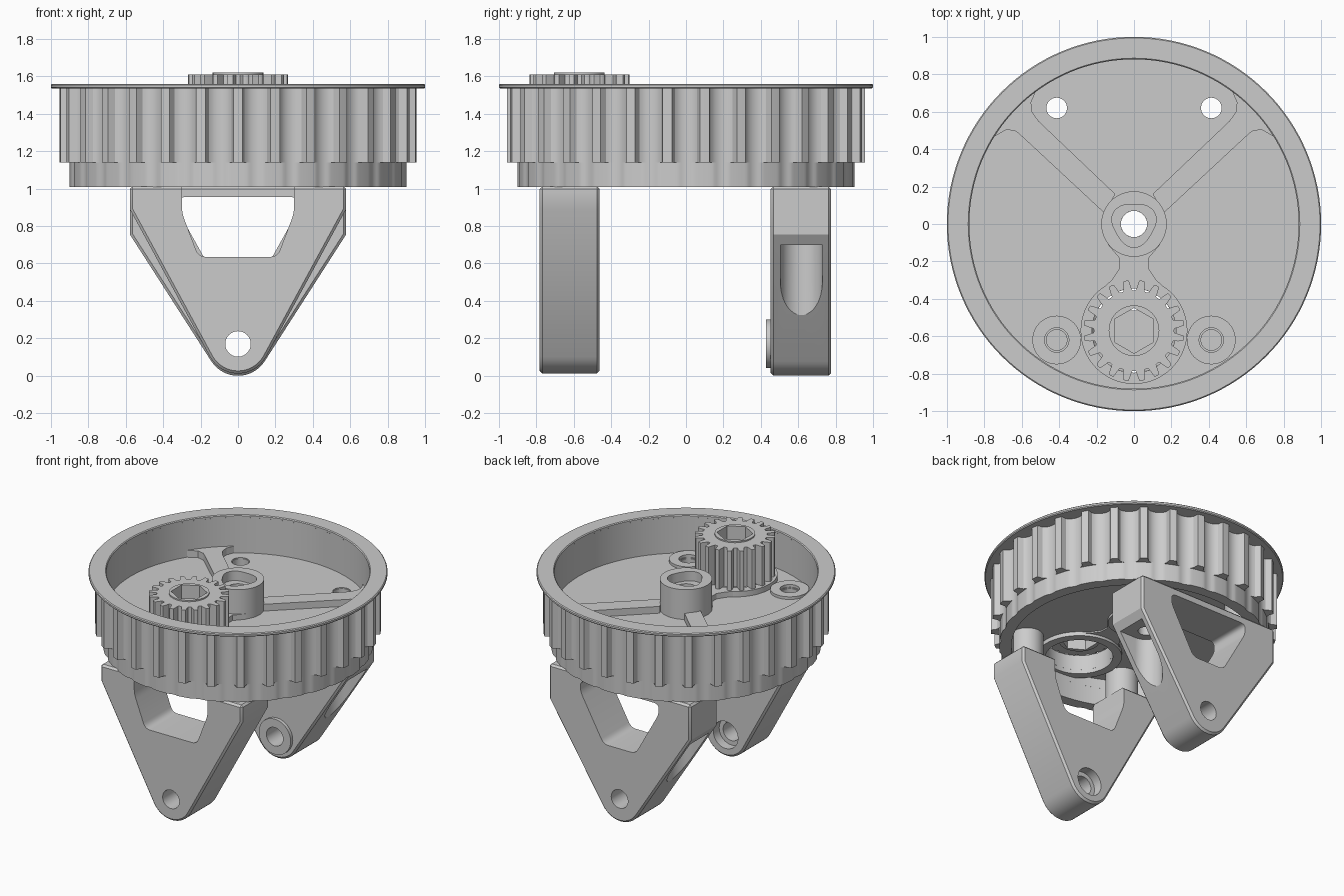
import bpy, bmesh
from math import pi, sin, cos, tau, acos, atan2, hypot, sqrt

if "Cube" in bpy.data.objects:
    bpy.data.objects.remove(bpy.data.objects["Cube"])


def finish(name, bm):
    bmesh.ops.recalc_face_normals(bm, faces=bm.faces)
    me = bpy.data.meshes.new(name)
    bm.to_mesh(me)
    bm.free()
    ob = bpy.data.objects.new(name, me)
    bpy.context.collection.objects.link(ob)
    return ob


def prism(name, pts, lo, hi, axis='z'):
    """Extrude a 2D outline along z (xy outline) or y (xz outline)."""
    bm = bmesh.new()
    loops = [[bm.verts.new((a, b, t) if axis == 'z' else (a, t, b)) for a, b in pts]
             for t in (lo, hi)]
    n = len(pts)
    for l in loops:
        bm.faces.new(l)
    for i in range(n):
        j = (i + 1) % n
        bm.faces.new((loops[0][i], loops[0][j], loops[1][j], loops[1][i]))
    return finish(name, bm)


def circle(r, c=(0, 0), n=48):
    return [(c[0] + r * cos(tau * i / n), c[1] + r * sin(tau * i / n)) for i in range(n)]


def ring(name, outer, inner, z0, z1, c=(0, 0), n=96):
    """Tube whose outer and inner radii are numbers or functions of angle."""
    f = [r if callable(r) else (lambda t, r=r: r) for r in (outer, inner)]
    bm = bmesh.new()
    rows = []
    for i in range(n):
        t = tau * i / n
        rows.append([bm.verts.new((c[0] + f[k](t) * cos(t), c[1] + f[k](t) * sin(t), z))
                     for k, z in ((0, z0), (0, z1), (1, z1), (1, z0))])
    for i in range(n):
        a, b = rows[i], rows[(i + 1) % n]
        for k in range(4):
            m = (k + 1) % 4
            bm.faces.new((a[k], b[k], b[m], a[m]))
    return finish(name, bm)


def rounded(pts, r=0.04, n=5):
    """Round the corners of an outline."""
    out = []
    for i, p in enumerate(pts):
        ends = []
        for q in (pts[i - 1], pts[(i + 1) % len(pts)]):
            d = hypot(q[0] - p[0], q[1] - p[1])
            ends.append([p[k] + (q[k] - p[k]) * min(r, d * .45) / d for k in (0, 1)])
        for s in range(n + 1):
            t = s / n
            out.append(tuple((1 - t)**2 * ends[0][k] + 2 * t * (1 - t) * p[k] + t * t * ends[1][k]
                             for k in (0, 1)))
    return out


def apply_mod(ob, kind, **props):
    m = ob.modifiers.new(kind, kind)
    for k, v in props.items():
        setattr(m, k, v)
    bpy.context.view_layer.objects.active = ob
    bpy.ops.object.modifier_apply(modifier=m.name)


def cut(ob, *cutters):
    for c in cutters:
        apply_mod(ob, 'BOOLEAN', operation='DIFFERENCE', solver='EXACT', object=c)
        bpy.data.objects.remove(c)


# Toothed pulley rim
def belt_tooth(t):
    u = (t * 30 / tau + 0.5) % 1.0 - 0.5
    if abs(u) >= 0.374:
        return 0.957
    return 0.893 + 0.055 * (1 - sqrt(1 - (u / 0.375)**2))


ring("toothed_rim", belt_tooth, 0.88, 1.14, 1.545, n=480)
ring("lower_rim", lambda t: min(belt_tooth(t), 0.902), 0.82, 1.01, 1.145, n=480)
ring("inner_rim_wall", 0.885, 0.82, 1.14, 1.27)
flange = ring("top_flange", 1.0, 0.88, 1.535, 1.56, n=128)
apply_mod(flange, 'BEVEL', width=0.006, segments=1, limit_method='ANGLE')

# Web with hub, ribs and post sockets
GEAR = (0, -0.57)
web = prism("web_floor", circle(0.885, n=96), 1.21, 1.28)
cut(web, prism("c", circle(0.07), 1, 2), prism("c", circle(0.225, GEAR), 1, 2),
    *[prism("c", circle(0.06, (sx * 0.413, sy * 0.62)), 1, 2)
      for sx in (-1, 1) for sy in (-1, 1)])
ring("hub_lower", 0.175, 0.07, 1.19, 1.43)
ring("hub_collar", 0.175, lambda t: 0.115 + 0.01 * cos(3 * (t - pi / 6)), 1.43, 1.50)
ring("gear_seat", 0.285, 0.225, 1.18, 1.32, GEAR)
for side, s in (("left", -1), ("right", 1)):
    flare = [(0.10, 0.16), (0.51, 0.55), (0.545, 0.60), (0.55, 0.65), (0.52, 0.72), (0.62, 0.64),
             (0.76, 0.46), (0.68, 0.505), (0.63, 0.495), (0.59, 0.46), (0.16, 0.06)]
    prism("rib_" + side, [(s * x, y) for x, y in flare], 1.26, 1.33)
    ring("front_boss_" + side, 0.13, 0.065, 1.27, 1.30, (s * 0.413, -0.62), 48)
    for end, y in (("front", -0.62), ("back", 0.62)):
        ring(f"{end}_post_{side}", 0.11, 0.055, 1.0, 1.275, (s * 0.413, y), 48)
prism("rib_front", [(-0.14, -0.11), (-0.08, -0.18), (-0.08, -0.24), (-0.12, -0.30), (-0.17, -0.345),
                    (0.17, -0.345), (0.12, -0.30), (0.08, -0.24), (0.08, -0.18), (0.14, -0.11)],
      1.20, 1.32)


# Pinion gear with hexagonal bore
def pinion_tooth(t):
    u = abs((t * 20 / tau) % 1.0 - 0.5)
    k = min(1, max(0, (0.34 - u) / 0.18))
    return 0.215 + 0.055 * k


def hexagon(t):
    return 0.105 / cos((t + pi / 6) % (pi / 3) - pi / 6)


ring("pinion_gear", pinion_tooth, hexagon, 1.32, 1.61, GEAR, 240)
ring("pinion_collar", 0.135, hexagon, 1.30, 1.62, GEAR, 120)


# Legs
def leg(name, y0, y1, shoulder, zlow, window):
    r, cz, w = 0.17, 0.17 + zlow, 0.578
    a = atan2(shoulder - cz, w) - acos(r / hypot(w, shoulder - cz))
    arc = [(r * cos(t), cz + r * sin(t))
           for t in (a + (-pi - 2 * a) * i / 16 for i in range(17))]
    ob = prism(name, [(-w, 1.012), (w, 1.012), (w, shoulder)] + arc + [(-w, shoulder)],
               y0, y1, 'y')
    apply_mod(ob, 'BEVEL', width=0.014, segments=1, limit_method='ANGLE', angle_limit=1.05)
    cut(ob, prism("c", rounded(window), y0 - 0.1, y1 + 0.1, 'y'),
        prism("c", circle(0.068, (0, 0.17)), y0 - 0.1, y1 + 0.1, 'y'))
    return ob


front = leg("front_leg", -0.782, -0.462, 0.89, 0.012,
            [(-0.3, 1.2), (0.3, 1.2), (0.3, 0.87), (0.21, 0.635), (-0.21, 0.635), (-0.3, 0.87)])
cut(front, prism("c", circle(0.1, (0, 0.17)), -0.53, -0.4, 'y'),
    *[prism("c", circle(0.055, (s * 0.413, -0.62)), 0.80, 1.1) for s in (-1, 1)])

back = leg("back_leg", 0.453, 0.775, 0.755, 0.0,
           [(-0.32, 0.955), (0.32, 0.955), (0.32, 0.88), (0.13, 0.54), (-0.13, 0.54), (-0.32, 0.88)])
for s in (-1, 1):
    # bolt hole and side-opening bolt slot
    slot = [(s * (0.413 - 0.112 * sin(pi * i / 24)), 0.617 - 0.112 * cos(pi * i / 24))
            for i in range(25)]
    slot += [(s * 0.7, 0.729), (s * 0.7, 0.505)]
    cut(back, prism("c", circle(0.055, (s * 0.413, 0.62)), 0.6, 1.1),
        prism("c", slot, 0.1, 0.70))

# Raised washer on the inner face of the back leg
washer = prism("back_leg_washer", circle(0.13, (0, 0.17)), 0.428, 0.46, 'y')
cut(washer, prism("c", circle(0.068, (0, 0.17)), 0.3, 0.6, 'y'))

# Smooth round surfaces, keep edges sharp
for ob in bpy.context.scene.objects:
    ob.select_set(True)
bpy.context.view_layer.objects.active = front
bpy.ops.object.shade_smooth_by_angle(angle=0.5)
